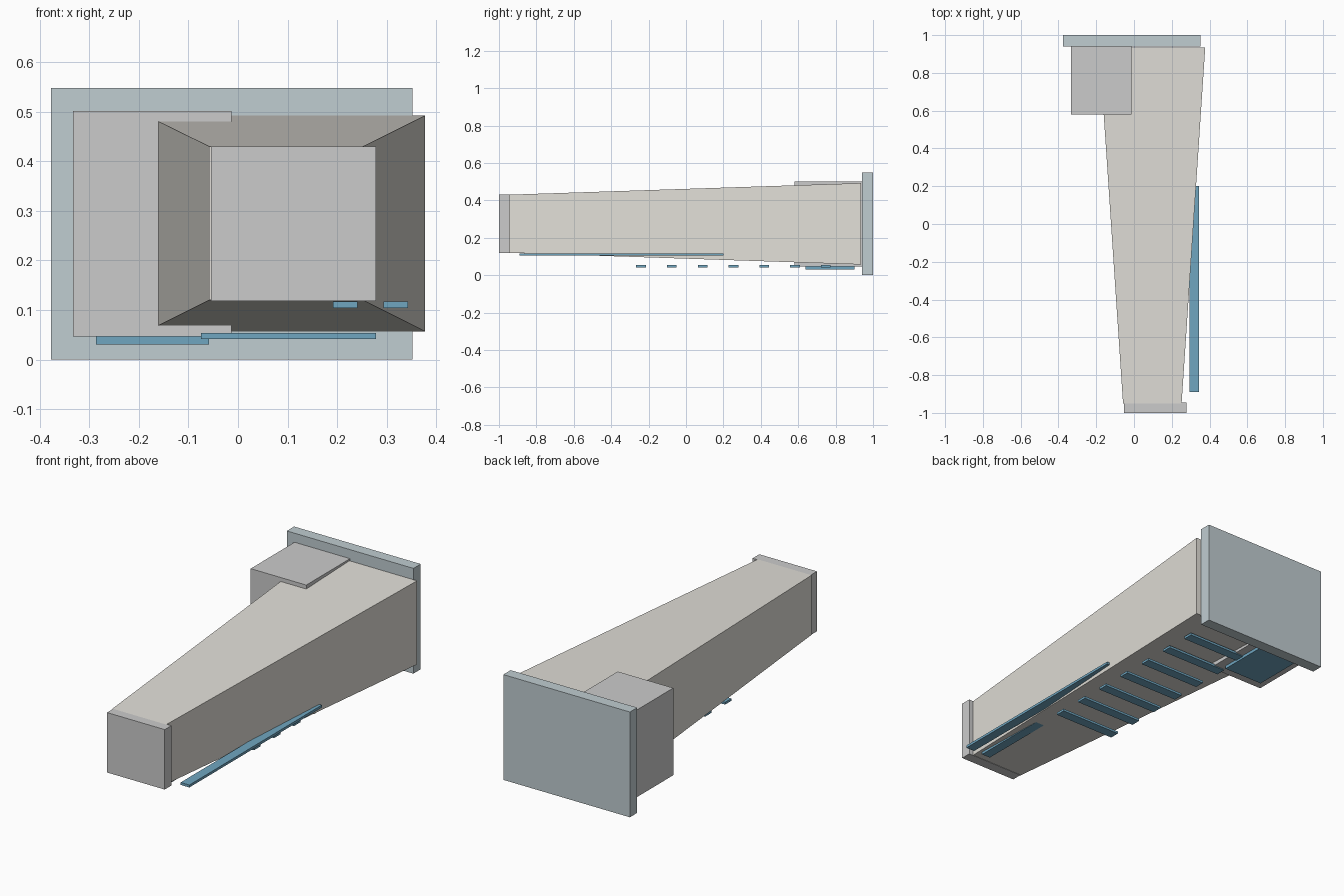
import bpy, bmesh

if "Cube" in bpy.data.objects:
    bpy.data.objects.remove(bpy.data.objects["Cube"])


def material(name, rgb):
    m = bpy.data.materials.new(name)
    m.diffuse_color = (*rgb, 1)
    m.use_nodes = True
    m.node_tree.nodes["Principled BSDF"].inputs["Base Color"].default_value = m.diffuse_color
    return m


WARM = material("warm_grey", (0.76, 0.74, 0.69))
SLATE = material("slate", (0.53, 0.61, 0.64))
BLUE = material("blue", (0.16, 0.38, 0.53))


def box(name, x, y, z, mat=None, back_x=None, back_z=None):
    """Box from ranges; back_x / back_z give a different section at the rear."""
    bm = bmesh.new()
    bmesh.ops.create_cube(bm, size=1)
    for v in bm.verts:
        ix, iy, iz = (int(c > 0) for c in v.co)
        sx = back_x if iy and back_x else x
        sz = back_z if iy and back_z else z
        v.co = (sx[ix], y[iy], sz[iz])
    me = bpy.data.meshes.new(name)
    bm.to_mesh(me)
    bm.free()
    ob = bpy.data.objects.new(name, me)
    bpy.context.collection.objects.link(ob)
    if mat:
        me.materials.append(mat)
    return ob


# Tapered main body
box("tapered_body", (-0.058, 0.252), (-0.95, 0.935), (0.12, 0.43), WARM,
    back_x=(-0.184, 0.377), back_z=(0.057, 0.492))

# End plates and side housing
box("front_cap", (-0.054, 0.278), (-1.0, -0.945), (0.118, 0.43))
box("back_plate", (-0.377, 0.352), (0.94, 1.0), (0, 0.548), SLATE)
box("side_housing", (-0.333, -0.013), (0.58, 0.94), (0.047, 0.501))

# Pad below the housing
box("housing_pad", (-0.286, -0.058), (0.64, 0.90), (0.031, 0.047), BLUE)

# Pair of long rails
for i, x in enumerate((0.191, 0.293)):
    box(f"rail_{i + 1}", (x, x + 0.05), (-0.89, 0.20), (0.104, 0.117), BLUE)

# Row of cross slats underneath
for i in range(7):
    y = -0.24 + i * 0.1645
    box(f"slat_{i + 1}", (-0.075, 0.278), (y - 0.026, y + 0.026), (0.042, 0.054), BLUE)
